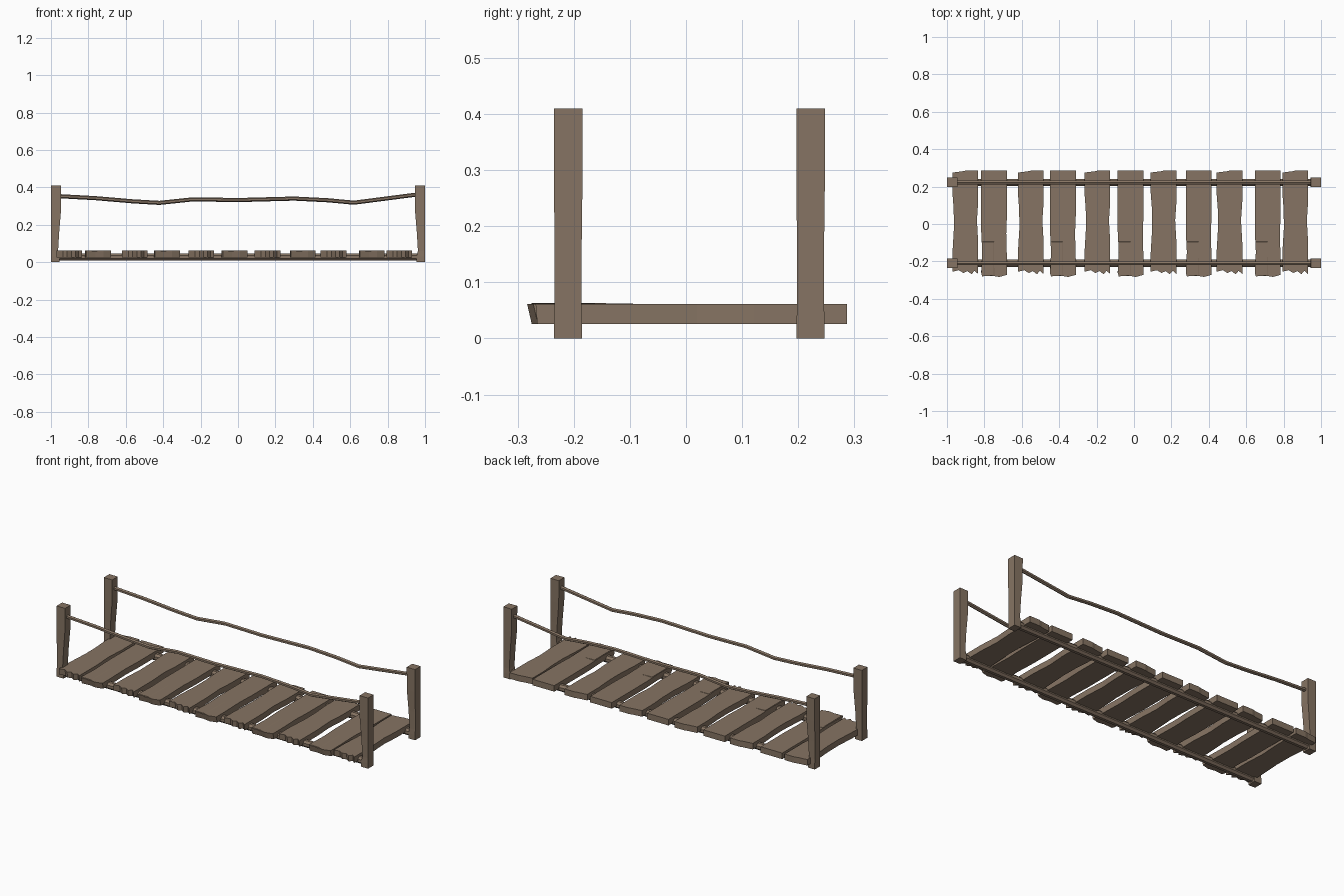
import bpy, bmesh, math
from mathutils import Vector

if "Cube" in bpy.data.objects:
    bpy.data.objects.remove(bpy.data.objects["Cube"])

wood = bpy.data.materials.new("weathered brown wood")
wood.diffuse_color = (0.24, 0.175, 0.125, 1)
wood.use_nodes = True
wood.node_tree.nodes["Principled BSDF"].inputs["Base Color"].default_value = wood.diffuse_color


def finish(bm, name):
    bmesh.ops.recalc_face_normals(bm, faces=bm.faces)
    me = bpy.data.meshes.new(name)
    bm.to_mesh(me)
    bm.free()
    me.materials.append(wood)
    ob = bpy.data.objects.new(name, me)
    bpy.context.collection.objects.link(ob)
    return ob


def loft(name, rings):
    # skin a list of equal-length closed rings and cap both ends
    bm = bmesh.new()
    vs = [[bm.verts.new(p) for p in r] for r in rings]
    n = len(rings[0])
    for a, b in zip(vs, vs[1:]):
        for i in range(n):
            j = (i + 1) % n
            bm.faces.new((a[i], a[j], b[j], b[i]))
    bm.faces.new(vs[0])
    bm.faces.new(vs[-1])
    return finish(bm, name)


def rod(name, y, pts, r, sides):
    # round rod along x through (x, z) points
    loft(name, [[(x, y + r * math.cos(math.tau * (k + .5) / sides),
                  z + r * math.sin(math.tau * (k + .5) / sides))
                 for k in range(sides)] for x, z in pts])


SIDES = {"front": -0.21, "back": 0.222}

# corner posts, slightly worn on the inner face
for side, y in SIDES.items():
    for sx, end in ((-1, "left"), (1, "right")):
        prof = [(0, .955, .025), (.03, .955, .025), (.06, .962, .024),
                (.16, .956, .024), (.28, .946, .0255), (.41, .945, .0255)]
        loft(f"{side}_{end}_post",
             [[(sx * xi, y - h, z), (sx * .999, y - h, z),
               (sx * .999, y + h, z), (sx * xi, y + h, z)]
              for z, xi, h in prof])

# bearer logs and sagging hand rails
rail = [(-.96, .353), (-.76, .342), (-.56, .325), (-.42, .317), (-.24, .336),
        (0, .332), (.3, .34), (.48, .331), (.62, .318), (.96, .362)]
for side, y in SIDES.items():
    rod(f"{side}_bearer_log", y, [(-.985, .027), (.985, .027)], .021, 8)
    rod(f"{side}_hand_rail", y, rail, .011, 6)

# plank outlines: (u across width -0.5..0.5, y), two worn variants
jagged = [(-.5, .275), (-.1, .282), (.05, .287), (.5, .287), (.5, .12),
          (.45, .02), (.5, -.1), (.5, -.268), (.36, -.25), (.24, -.268),
          (.08, -.252), (-.08, -.262), (-.25, -.247), (-.5, -.255),
          (-.5, -.16), (-.44, -.02), (-.45, .08), (-.5, .17)]
blunt = [(-.5, .285), (.5, .285), (.5, .05), (.47, -.05), (.5, -.2),
         (.5, -.272), (.2, -.283), (-.1, -.276), (-.46, -.28),
         (-.5, -.262), (-.46, -.15), (-.5, -.04)]
centres = [-.902, -.748, -.552, -.38, -.196, -.018, .158, .346, .51, .715, .862]
for i, cx in enumerate(centres):
    out = blunt if i % 2 else jagged
    low = .008 if i % 2 else 0.003
    loft(f"plank_{i + 1}",
         [[(cx + u * .138, y + (low if y < -.24 else 0), .026) for u, y in out],
          [(cx + u * .138, y, .061) for u, y in out]])
    # raised splinter on the blunt planks
    if i % 2:
        a, b = cx - .062, cx + .008
        loft(f"plank_splinter_{i + 1}",
             [[(a, -.277, .058), (b, -.277, .058), (b, -.09, .058), (a, -.09, .058)],
              [(a, -.275, .0635), (b - .01, -.275, .0625),
               (b - .01, -.095, .0615), (a, -.095, .0625)]])
